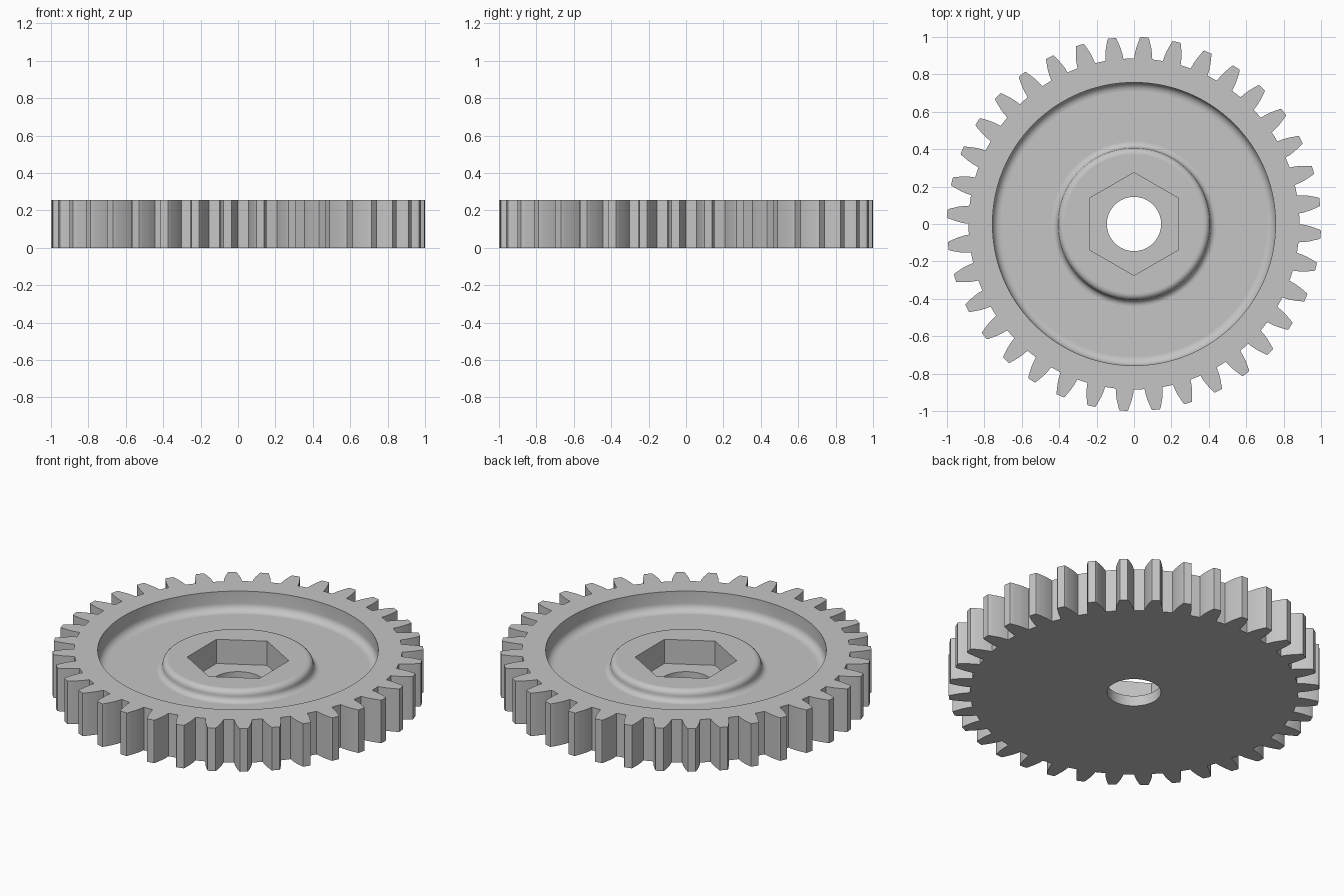
import bpy, bmesh
from math import sin, cos, pi, radians
from mathutils import Vector

old = bpy.data.objects.get("Cube")
if old:
    bpy.data.objects.remove(old, do_unlink=True)

HEIGHT = 0.256      # full thickness at the rim
FLOOR = 0.14        # recessed web
HUB = 0.206         # raised hub
POCKET = 0.062      # bottom of the hexagonal pocket
TEETH = 36
TOOTH_OFFSET = -3.2
# half tooth: radius, half angle in degrees
FLANK = [(0.885, 3.15), (0.915, 2.85), (0.945, 2.4), (0.975, 1.8), (0.993, 1.45), (1.0, 1.2)]

bm = bmesh.new()


def ring(points, z):
    return [bm.verts.new((x, y, z)) for x, y in points]


def circle(radius, count, start=0.0):
    return [(radius * cos(start + 2 * pi * i / count),
             radius * sin(start + 2 * pi * i / count)) for i in range(count)]


def wall(a, b):
    n = len(a)
    for i in range(n):
        j = (i + 1) % n
        bm.faces.new((a[i], a[j], b[j], b[i]))


def cap(outer, inner, direction):
    """Fill the flat area between an outline and the hole inside it."""
    edges = []
    for loop in (outer, inner):
        for i, v in enumerate(loop):
            w = loop[(i + 1) % len(loop)]
            edges.append(bm.edges.get((v, w)) or bm.edges.new((v, w)))
    bmesh.ops.triangle_fill(bm, use_beauty=True, use_dissolve=False,
                            edges=edges, normal=Vector((0, 0, direction)))


def arc(cr, cz, radius, start, end, steps=7):
    """Quarter-round profile as (radius, height) points."""
    return [(cr + radius * cos(radians(start + (end - start) * i / steps)),
             cz + radius * sin(radians(start + (end - start) * i / steps)))
            for i in range(steps + 1)]


# toothed outline
outline = []
for t in range(TEETH):
    mid = TOOTH_OFFSET + 360 * t / TEETH
    half = [(r, mid - a) for r, a in FLANK] + [(r, mid + a) for r, a in reversed(FLANK)]
    outline += [(r * cos(radians(a)), r * sin(radians(a))) for r, a in half]
bottom_outline = ring(outline, 0)
top_outline = ring(outline, HEIGHT)
wall(bottom_outline, top_outline)

# recess wall, outer fillet, web, hub fillet and rounded hub edge
OUTER, FIL = 0.757, 0.045
STEP = (HUB - FLOOR) / 2
HUB_R = 0.407
profile = [(OUTER, HEIGHT)]
profile += arc(OUTER - FIL, FLOOR + FIL, FIL, 0, -90)
profile += arc(HUB_R + STEP, FLOOR + STEP, STEP, 270, 180)
profile += arc(HUB_R - STEP, HUB - STEP, STEP, 0, 90)[1:]
rings = [ring(circle(r, 128), z) for r, z in profile]
for a, b in zip(rings, rings[1:]):
    wall(a, b)

# hexagonal pocket and round bore
hexagon = circle(0.275, 6, pi / 2)
hex_top, hex_low = ring(hexagon, HUB), ring(hexagon, POCKET)
wall(hex_top, hex_low)
bore_top = ring(circle(0.145, 64), POCKET)
bore_low = ring(circle(0.145, 64), 0)
wall(bore_top, bore_low)

# flat faces
cap(top_outline, rings[0], 1)
cap(rings[-1], hex_top, 1)
cap(hex_low, bore_top, 1)
cap(bottom_outline, bore_low, -1)
bmesh.ops.recalc_face_normals(bm, faces=bm.faces[:])

mesh = bpy.data.meshes.new("gear_wheel")
bm.to_mesh(mesh)
bm.free()
gear = bpy.data.objects.new("gear_wheel", mesh)
bpy.context.collection.objects.link(gear)

# plain grey
grey = bpy.data.materials.new("plain_grey")
grey.use_nodes = True
colour = (0.56, 0.56, 0.56, 1)
grey.diffuse_color = colour
grey.node_tree.nodes["Principled BSDF"].inputs["Base Color"].default_value = colour
mesh.materials.append(grey)

# smooth curved walls, flat level faces
bpy.ops.object.select_all(action='DESELECT')
gear.select_set(True)
bpy.context.view_layer.objects.active = gear
bpy.ops.object.shade_smooth_by_angle(angle=radians(30))
for p in mesh.polygons:
    if abs(p.normal.z) > 0.999:
        p.use_smooth = False
